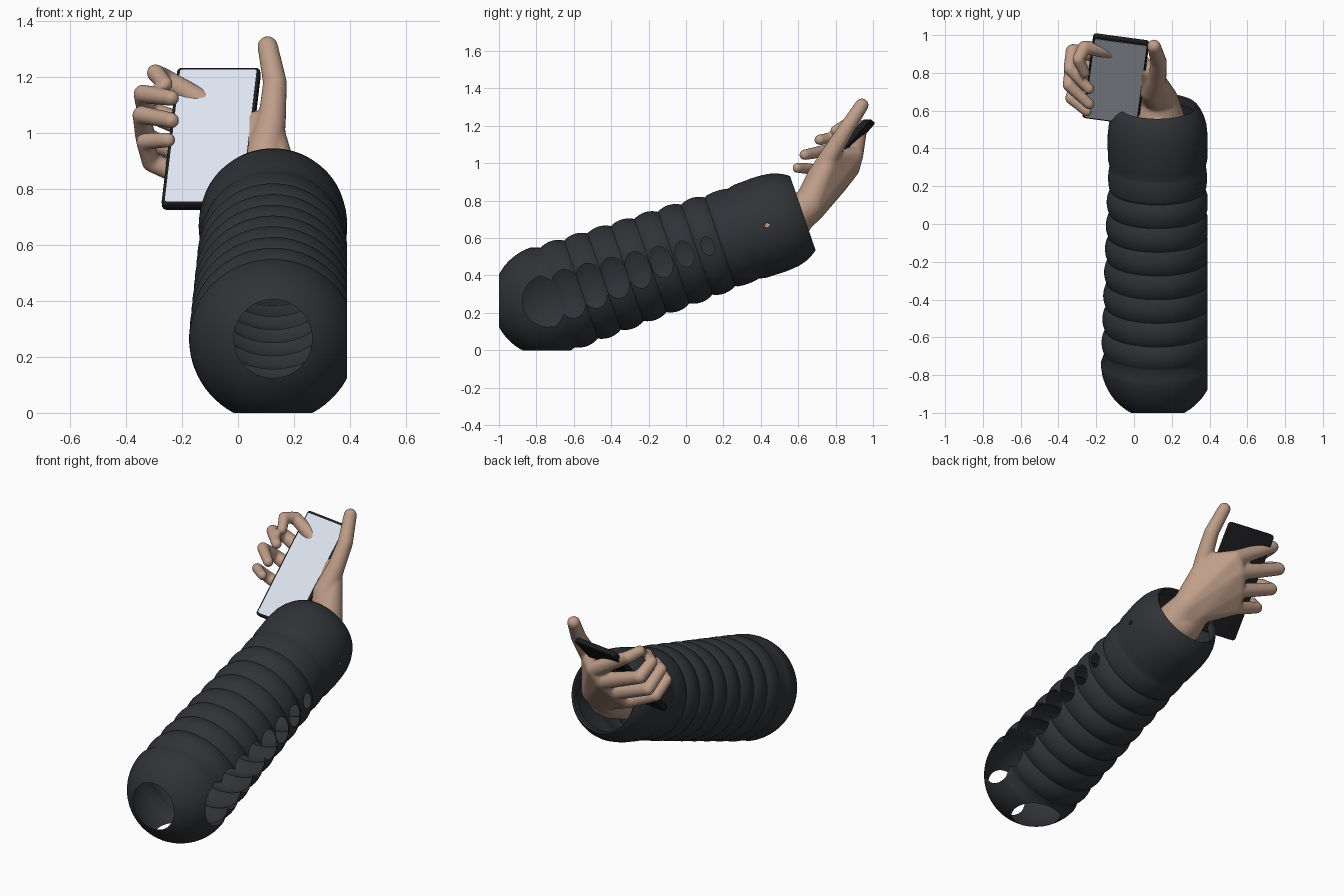
import bpy, bmesh, math
from mathutils import Vector, Matrix

if "Cube" in bpy.data.objects:
    bpy.data.objects.remove(bpy.data.objects["Cube"])


def material(name, rgb):
    m = bpy.data.materials.new(name)
    m.diffuse_color = (*rgb, 1)
    m.use_nodes = True
    m.node_tree.nodes["Principled BSDF"].inputs["Base Color"].default_value = m.diffuse_color
    return m


def add_object(name, bm, mat):
    me = bpy.data.meshes.new(name)
    bm.to_mesh(me)
    bm.free()
    ob = bpy.data.objects.new(name, me)
    bpy.context.collection.objects.link(ob)
    me.materials.append(mat)
    return ob


def activate(ob):
    bpy.ops.object.select_all(action='DESELECT')
    ob.select_set(True)
    bpy.context.view_layer.objects.active = ob


FABRIC = material("fabric", (0.03, 0.032, 0.037))
SKIN = material("skin", (0.52, 0.34, 0.25))
CASE = material("case", (0.012, 0.012, 0.014))
GLASS = material("glass", (0.74, 0.8, 0.9))

# Sleeve axis: rises toward the back
TILT = math.radians(19)
BASE = Vector((0.125, -0.735, 0.265))
AXIS = Vector((0, math.cos(TILT), math.sin(TILT)))
SIDE = Vector((1, 0, 0))
UP = SIDE.cross(AXIS)


def on_axis(t):
    return BASE + AXIS * t


# Sleeve: round end, pleated tube, tapered cuff with turned-in lining
profile = [(-0.3 * math.cos(a), 0.3 * math.sin(a))
           for a in [math.radians(2 + 88 * i / 16) for i in range(17)]]
PERIOD, STEPS = 0.131, 12
start = 0.904 - 6.5 * PERIOD
for i in range(8 * STEPS + 1):
    t = start + i * PERIOD / STEPS
    peak = 0.301 - 0.031 * max(t, 0) / 0.9
    amp = 0.018 if t < 0.97 else 0.008
    if t > 0.97:
        peak = 0.262
    wave = abs(math.sin(math.pi * i / STEPS)) ** 0.8
    if t > 0.012:
        profile.append((t, peak - amp * (1 - wave)))
profile += [(1.14, 0.263), (1.19, 0.264), (1.237, 0.2656), (1.28, 0.264), (1.33, 0.259),
            (1.37, 0.248), (1.405, 0.232), (1.43, 0.216), (1.438, 0.208), (1.432, 0.2),
            (1.39, 0.2)]

N = 72
bm = bmesh.new()
rings = []
for t, r in profile:
    c = on_axis(t)
    rings.append([bm.verts.new(c + r * (SIDE * math.cos(k * math.tau / N) + UP * math.sin(k * math.tau / N)))
                  for k in range(N)])
for a, b in zip(rings, rings[1:]):
    for k in range(N):
        j = (k + 1) % N
        bm.faces.new((a[k], a[j], b[j], b[k]))
bmesh.ops.recalc_face_normals(bm, faces=bm.faces)
# Flat cut-offs at the right, front and bottom leave open holes
for co, no in (((0.39, 0, 0), (1, 0, 0)), ((0, -1, 0), (0, -1, 0)), ((0, 0, 0), (0, 0, -1))):
    bmesh.ops.bisect_plane(bm, geom=bm.verts[:] + bm.edges[:] + bm.faces[:],
                           plane_co=co, plane_no=no, clear_outer=True)
sleeve = add_object("sleeve", bm, FABRIC)
activate(sleeve)
bpy.ops.object.shade_smooth_by_angle(angle=math.radians(50))

# Hand: hulls around joint spheres, fused by a voxel remesh
hand_bm = bmesh.new()


def hull(*balls):
    b = bmesh.new()
    for x, y, z, r in balls:
        bmesh.ops.create_icosphere(b, subdivisions=3, radius=r,
                                   matrix=Matrix.Translation((x, y, z)))
    res = bmesh.ops.convex_hull(b, input=b.verts[:])
    junk = {g for g in res["geom_interior"] + res["geom_unused"] if isinstance(g, bmesh.types.BMVert)}
    bmesh.ops.delete(b, geom=list(junk), context='VERTS')
    me = bpy.data.meshes.new("tmp")
    b.to_mesh(me)
    b.free()
    hand_bm.from_mesh(me)
    bpy.data.meshes.remove(me)


def chain(points):
    for p, q in zip(points, points[1:]):
        hull(p, q)


# Each finger: knuckle, middle joint, end joint, tip (x, y, z, radius)
fingers = [
    [(-0.01, 0.90, 1.04, 0.048), (-0.262, 0.935, 1.195, 0.036), (-0.295, 0.87, 1.215, 0.032), (-0.26, 0.80, 1.175, 0.028)],
    [(-0.05, 0.88, 0.97, 0.048), (-0.325, 0.915, 1.08, 0.038), (-0.34, 0.82, 1.14, 0.034), (-0.238, 0.715, 1.125, 0.029)],
    [(-0.09, 0.82, 0.89, 0.046), (-0.33, 0.84, 0.98, 0.037), (-0.345, 0.735, 1.065, 0.033), (-0.238, 0.635, 1.045, 0.029)],
    [(-0.13, 0.75, 0.82, 0.042), (-0.31, 0.735, 0.895, 0.034), (-0.335, 0.665, 0.97, 0.03), (-0.25, 0.595, 0.975, 0.027)],
]
for f in fingers:
    chain(f)
wrist = [(0.15, 0.655, 0.775, 0.085), (0.08, 0.665, 0.76, 0.08)]
# Palm in strips so the knuckle row stays slightly curved
for f, g in zip(fingers, fingers[1:]):
    hull(*wrist, f[0], g[0])
# Thumb with its fleshy base
chain([(0.125, 0.67, 0.80, 0.085), (0.095, 0.71, 0.92, 0.068), (0.122, 0.775, 1.05, 0.05),
       (0.132, 0.855, 1.18, 0.043), (0.106, 0.94, 1.31, 0.037)])
hull((0.095, 0.72, 0.92, 0.06), (0.115, 0.775, 1.03, 0.045), fingers[0][0], wrist[0])
# Forearm inside the sleeve
a, b = on_axis(1.36), on_axis(1.12)
hull(*wrist, (a.x + 0.03, a.y, a.z, 0.115), (a.x - 0.03, a.y, a.z, 0.115))
hull((*a, 0.13), (*b, 0.15))

hand = add_object("hand", hand_bm, SKIN)
mod = hand.modifiers.new("fuse", 'REMESH')
mod.mode = 'VOXEL'
mod.voxel_size = 0.008
mod.use_smooth_shade = True
mod = hand.modifiers.new("soften", 'SMOOTH')
mod.factor = 0.5
mod.iterations = 6
activate(hand)
for m in list(hand.modifiers):
    bpy.ops.object.modifier_apply(modifier=m.name)
bpy.ops.object.shade_smooth()

# Phone: rounded slab tilted in the palm, with a glass front
U = Vector((0.991, -0.134, 0)).normalized()
W = U.cross(Vector((0.076, 0.657, 0.749))).normalized()
V = W.cross(U)
FRAME = Matrix((U, V, W)).transposed().to_4x4()
FRAME.translation = Vector((-0.0975, 0.755, 0.99))


def slab(name, w, h, d, z, corner, mat):
    s = bmesh.new()
    bmesh.ops.create_cube(s, size=1, matrix=Matrix.Translation((0, 0, z)) @ Matrix.Diagonal((w, h, d, 1)))
    upright = [e for e in s.edges if abs(e.verts[0].co.z - e.verts[1].co.z) > d * 0.5]
    bmesh.ops.bevel(s, geom=upright, offset=corner, segments=5, profile=0.5, affect='EDGES')
    s.transform(FRAME)
    ob = add_object(name, s, mat)
    activate(ob)
    return ob


case = slab("phone_case", 0.3, 0.656, 0.032, -0.016, 0.018, CASE)
mod = case.modifiers.new("round", 'BEVEL')
mod.width, mod.segments = 0.006, 3
bpy.ops.object.modifier_apply(modifier=mod.name)
bpy.ops.object.shade_smooth_by_angle()
slab("phone_screen", 0.276, 0.628, 0.003, 0.0005, 0.008, GLASS)
